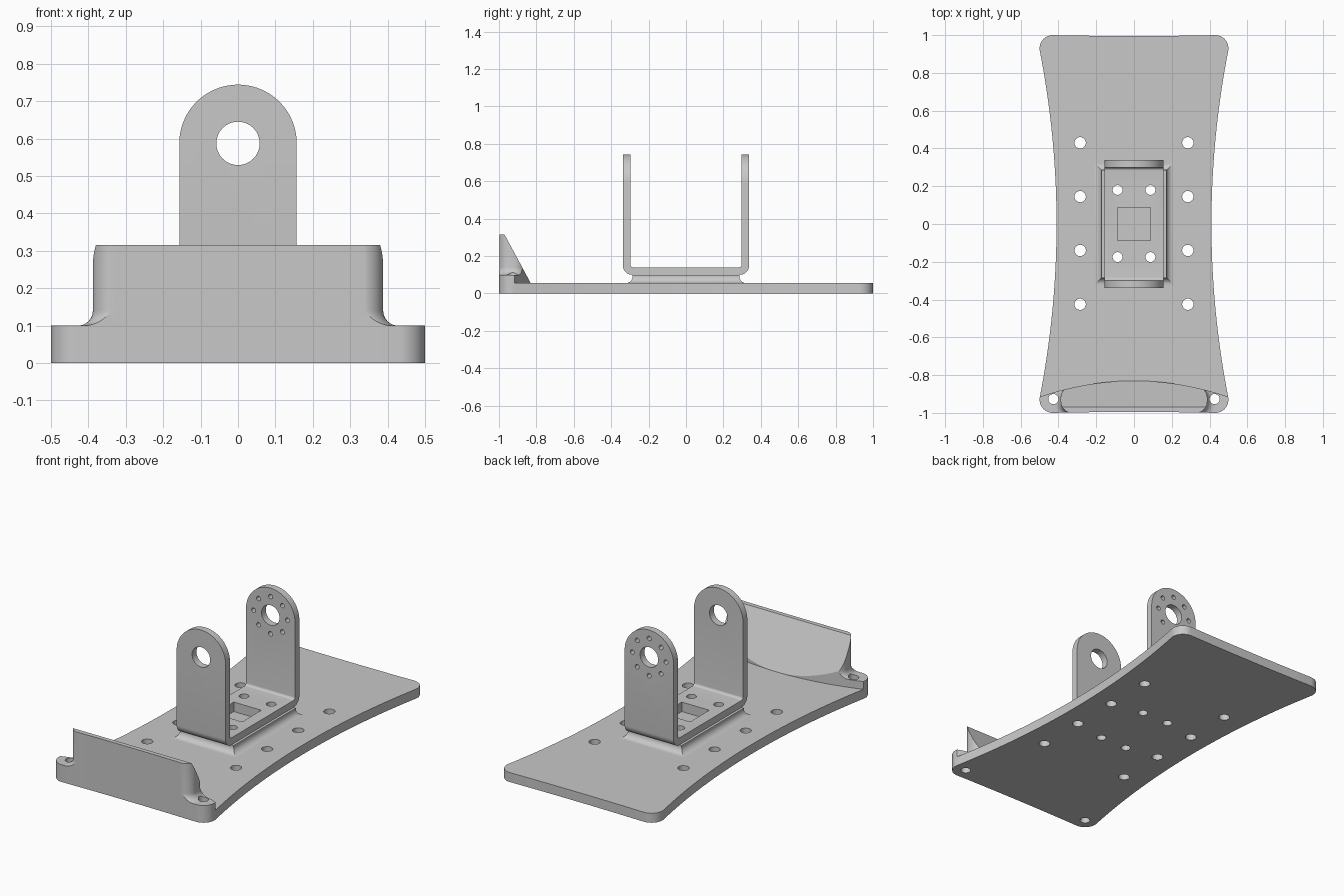
import bpy, bmesh, math
from mathutils import Vector

cube = bpy.data.objects.get("Cube")
if cube:
    bpy.data.objects.remove(cube, do_unlink=True)

grey = bpy.data.materials.new("plain_grey")
grey.use_nodes = True
colour = (0.58, 0.58, 0.58, 1)
grey.diffuse_color = colour
grey.node_tree.nodes["Principled BSDF"].inputs["Base Color"].default_value = colour

PLATE, PAD, BASE, FLOOR = 0.055, 0.10, 0.10, 0.14   # key heights
EYE = 0.587                                          # pivot hole height


def add_object(name, bm):
    bmesh.ops.recalc_face_normals(bm, faces=bm.faces)
    mesh = bpy.data.meshes.new(name)
    bm.to_mesh(mesh)
    bm.free()
    mesh.materials.append(grey)
    obj = bpy.data.objects.new(name, mesh)
    bpy.context.collection.objects.link(obj)
    return obj


def loft(bm, rings):
    """Skin closed rings of points and cap both ends."""
    loops = [[bm.verts.new(p) for p in ring] for ring in rings]
    n = len(loops[0])
    for a, b in zip(loops, loops[1:]):
        for i in range(n):
            j = (i + 1) % n
            bm.faces.new((a[i], a[j], b[j], b[i]))
    bm.faces.new(loops[0][::-1])
    bm.faces.new(loops[-1])


def prism(name, pts, lo, hi, axis="z"):
    place = {"x": lambda p, h: (h, p[0], p[1]),
             "y": lambda p, h: (p[0], h, p[1]),
             "z": lambda p, h: (p[0], p[1], h)}[axis]
    bm = bmesh.new()
    loft(bm, [[place(p, h) for p in pts] for h in (lo, hi)])
    return add_object(name, bm)


def arc(cx, cy, r, a0, a1, n):
    angles = [math.radians(a0 + (a1 - a0) * i / n) for i in range(n + 1)]
    return [(cx + r * math.cos(a), cy + r * math.sin(a)) for a in angles]


def hole_cutter(holes, lo, hi, axis="z"):
    """One mesh holding a cylinder for each (u, v, radius)."""
    bm = bmesh.new()
    for u, v, r in holes:
        circle = arc(u, v, r, 0, 360, 32)[:-1]
        loft(bm, [[(p, q, h) if axis == "z" else (p, h, q) for p, q in circle]
                  for h in (lo, hi)])
    return add_object("hole_cutter", bm)


def boolean(obj, cutter, operation="DIFFERENCE"):
    mod = obj.modifiers.new("cut", "BOOLEAN")
    mod.operation, mod.solver, mod.object = operation, "EXACT", cutter
    bpy.context.view_layer.objects.active = obj
    bpy.ops.object.modifier_apply(modifier=mod.name)
    bpy.data.objects.remove(cutter, do_unlink=True)


def slice_slope(obj):
    """Trim away everything behind the sloping rear face of the bumper."""
    bm = bmesh.new()
    bm.from_mesh(obj.data)
    bmesh.ops.bisect_plane(bm, geom=bm.verts[:] + bm.edges[:] + bm.faces[:],
                           plane_co=Vector((0, -0.83, PLATE)),
                           plane_no=Vector((0, 0.26, 0.14)), clear_outer=True)
    bmesh.ops.holes_fill(bm, edges=[e for e in bm.edges if e.is_boundary], sides=0)
    bmesh.ops.recalc_face_normals(bm, faces=bm.faces)
    bm.to_mesh(obj.data)
    bm.free()


def mirror_x(pts):
    return pts + [(-x, y) for x, y in reversed(pts)]


# Waisted plate outline: hollow sides, rounded corners, slightly hollow ends
def end_edge(sign):
    return [(x, sign * (0.995 + 0.005 * (x / 0.43) ** 2)) for x in (0.08, 0.2, 0.32)]


front_corner = arc(0.43, -0.93, 0.07, -88, 11, 12)
side = [(0.41 + 0.0887 * (y / 0.917) ** 2, y)
        for y in [-0.917 + 1.834 * i / 40 for i in range(1, 40)]]
back_corner = arc(0.43, 0.93, 0.07, -11, 88, 12)
half = end_edge(-1) + front_corner + side + back_corner + end_edge(1)[::-1]

plate_holes = [(s * 0.285, y, 0.03) for s in (-1, 1) for y in (0.43, 0.145, -0.14, -0.425)]
pan_holes = [(s * 0.087, y, 0.026) for s in (-1, 1) for y in (0.18, -0.175)]
pad_holes = [(s * 0.427, -0.927, 0.027) for s in (-1, 1)]

plate = prism("base_plate", mirror_x(half), 0, PLATE)
boolean(plate, hole_cutter(plate_holes + pan_holes + pad_holes, -0.1, 0.2))

# Bumper footprint: front end of the plate closed by a bowed rear edge
bow = [(x, -0.83 - 0.085 * (x / 0.5) ** 2) for x in [0.49 - 0.0245 * i for i in range(20)]]
footprint = mirror_x(end_edge(-1) + front_corner + bow)

pads = prism("bumper_base", footprint, PLATE, PAD)
slice_slope(pads)
boolean(pads, hole_cutter(pad_holes, -0.1, 0.3))


# Wedge with rounded ends and a hollow fillet down to the pads
def wedge_ring(grow, z):
    pts = (arc(0.328, -0.94, 0.06 + grow, -90, 0, 12)
           + arc(0.328, -0.92, 0.06 + grow, 0, 60, 10) + [(0.24 + grow, -0.79 + grow)])
    return [(x, y, z) for x, y in mirror_x(pts)]


fillet = 0.04
rings = [wedge_ring(fillet * (1 - math.sin(t)), PAD + fillet * (1 - math.cos(t)))
         for t in [math.pi / 2 * i / 8 for i in range(9)]]
bm = bmesh.new()
loft(bm, rings + [wedge_ring(0, 0.315)])
wedge = add_object("bumper_wedge", bm)
boolean(wedge, prism("footprint_cutter", footprint, 0, 0.5), "INTERSECT")
slice_slope(wedge)
boolean(wedge, hole_cutter(pad_holes, -0.1, 0.3))


# Square recess in the bracket floor
def recess():
    return prism("recess_cutter", [(-.088, -.088), (.088, -.088), (.088, .088), (-.088, .088)],
                 0.085, 0.3)


# Pedestal with a hollow fillet spreading onto the plate
def pedestal_ring(grow, z):
    x, y = 0.172 + grow, 0.285 + grow
    return [(-x, -y, z), (x, -y, z), (x, y, z), (-x, y, z)]


bm = bmesh.new()
loft(bm, [pedestal_ring(0.038 * (1 - math.sin(t)), PLATE + 0.038 * (1 - math.cos(t)))
          for t in [math.pi / 2 * i / 8 for i in range(9)]] + [pedestal_ring(0, BASE)])
pedestal = add_object("bracket_pedestal", bm)
boolean(pedestal, hole_cutter(pan_holes, 0, 0.3))
boolean(pedestal, recess())

# U-shaped bracket: bent strip trimmed by an arch
outer = [(0.338, 0.8)] + arc(0.288, BASE + 0.05, 0.05, 0, -90, 8)
inner = [(0.298, 0.8)] + arc(0.283, FLOOR + 0.015, 0.015, 0, -90, 6)
strip = mirror_x(outer) + mirror_x(inner)[::-1]
bracket = prism("u_bracket", strip, -0.25, 0.25, "x")
arch = [(-0.157, 0), (0.157, 0)] + arc(0, EYE, 0.157, 0, 180, 48)
boolean(bracket, prism("arch_cutter", arch, -0.5, 0.5, "y"), "INTERSECT")
boolean(bracket, hole_cutter([(0, EYE, 0.058)], -0.5, 0.5, "y"))
ring_holes = [(x, z, 0.013) for x, z in arc(0, EYE, 0.108, 0, 315, 7)]
boolean(bracket, hole_cutter(ring_holes, 0.2, 0.5, "y"))
boolean(bracket, hole_cutter(pan_holes, 0, 0.3))
boolean(bracket, recess())

# Smooth the curved walls, keep the creases sharp
bpy.ops.object.select_all(action="DESELECT")
for obj in (plate, pads, wedge, pedestal, bracket):
    obj.select_set(True)
bpy.context.view_layer.objects.active = plate
bpy.ops.object.shade_smooth_by_angle(angle=math.radians(20))
